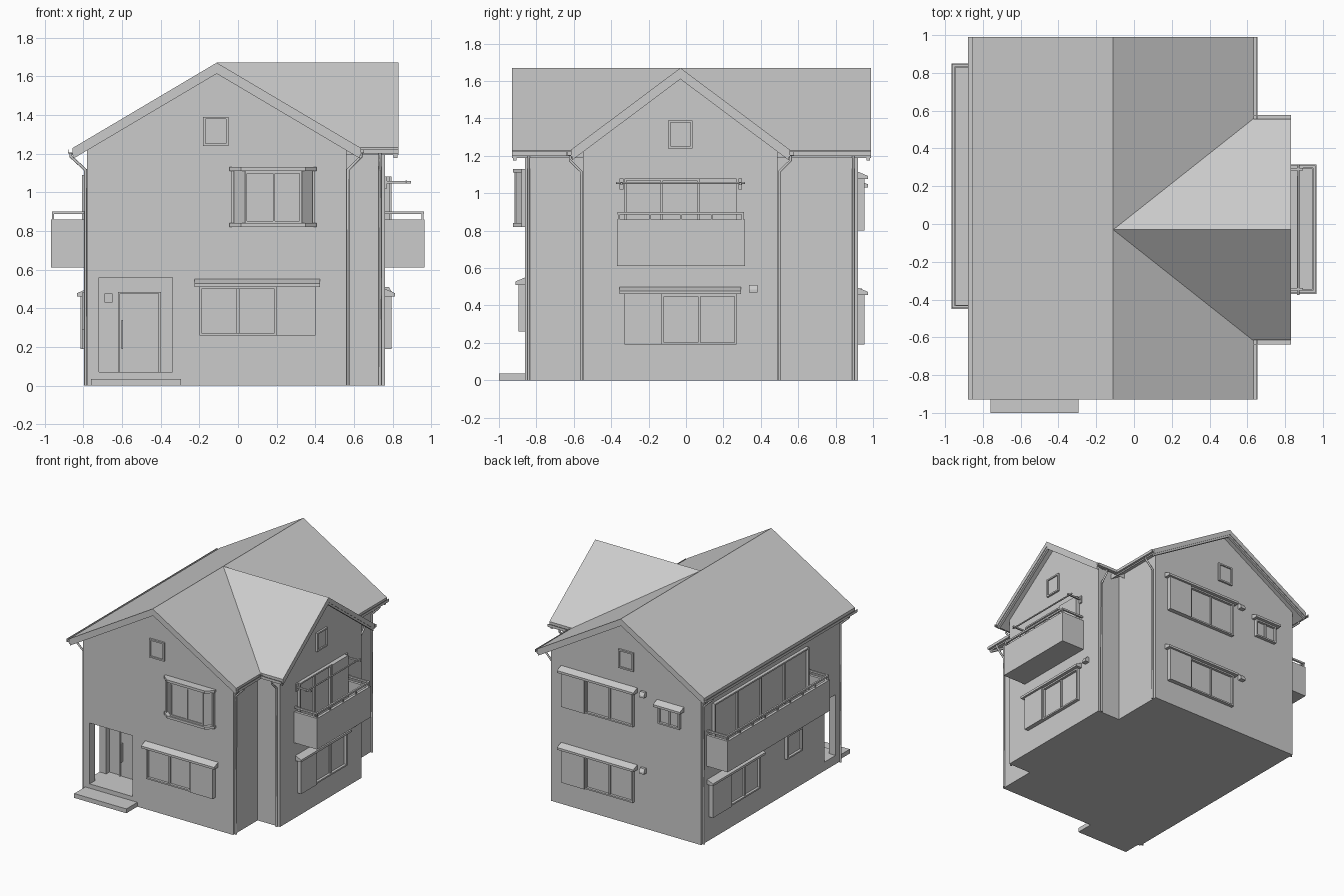
import bpy, bmesh

if "Cube" in bpy.data.objects:
    bpy.data.objects.remove(bpy.data.objects["Cube"])

X0, X1, XW = -0.78, 0.56, 0.76          # main body sides, wing gable
Y0, Y1 = -0.86, 0.92                    # front and back walls
XC, YC, RIDGE = -0.11, -0.03, 1.67      # roof ridge lines
SM, SW = 0.592, 0.748                   # main and wing roof slopes

# local wall coordinates: u along the wall, d outwards, z up
FACES = {
    "front": lambda u, d, z: (u, Y0 - d, z),
    "back": lambda u, d, z: (u, Y1 + d, z),
    "left": lambda u, d, z: (X0 - d, u, z),
    "right": lambda u, d, z: (XW + d, u, z),
    "world": lambda u, d, z: (u, d, z),
}


class Part:
    """Collects prisms and boxes in one mesh object."""
    def __init__(self, name, face="world"):
        self.name, self.f, self.bm = name, FACES[face], bmesh.new()

    def prism(self, a, b):
        va = [self.bm.verts.new(self.f(*p)) for p in a]
        vb = [self.bm.verts.new(self.f(*p)) for p in b]
        self.bm.faces.new(va)
        self.bm.faces.new(vb[::-1])
        n = len(a)
        for i in range(n):
            self.bm.faces.new((va[i], vb[i], vb[(i + 1) % n], va[(i + 1) % n]))
        return self

    def along_u(self, prof, u0, u1):     # profile in (d, z)
        return self.prism([(u0, d, z) for d, z in prof], [(u1, d, z) for d, z in prof])

    def along_d(self, prof, d0, d1):     # profile in (u, z)
        return self.prism([(u, d0, z) for u, z in prof], [(u, d1, z) for u, z in prof])

    def along_z(self, prof, z0, z1):     # profile in (u, d)
        return self.prism([(u, d, z0) for u, d in prof], [(u, d, z1) for u, d in prof])

    def box(self, u0, u1, d0, d1, z0, z1):
        return self.along_z([(u0, d0), (u1, d0), (u1, d1), (u0, d1)], z0, z1)

    def frame(self, u0, u1, z0, z1, d, w=0.012):
        for a, b in ((u0, u0 + w), (u1 - w, u1)):
            self.box(a, b, 0, d, z0, z1)
        for a, b in ((z0, z0 + w), (z1 - w, z1)):
            self.box(u0 + w, u1 - w, 0, d, a, b)
        return self

    def done(self):
        bmesh.ops.recalc_face_normals(self.bm, faces=self.bm.faces)
        me = bpy.data.meshes.new(self.name)
        self.bm.to_mesh(me)
        self.bm.free()
        ob = bpy.data.objects.new(self.name, me)
        bpy.context.collection.objects.link(ob)
        return ob


def gable(c, half_a, half_b, slope, top):
    return [(half_a, 0), (half_b, 0), (half_b, top - slope * (half_b - c)),
            (c, top), (half_a, top - slope * (c - half_a))]


def chevron(c, half, slope, top, t):
    e = top - slope * half
    return [(c - half, e), (c, top), (c + half, e),
            (c + half, e - t), (c, top - t), (c - half, e - t)]


# walls: main body joined with the wing, porch cut out
walls = Part("walls").along_d(gable(XC, X0, X1, SM, RIDGE - 0.03), Y0, Y1).done()
wing = Part("wing_cutter").along_u(gable(YC, -0.55, 0.49, SW, RIDGE - 0.035), 0.0, XW).done()
porch = Part("porch_cutter").box(-0.72, -0.34, Y0 - 0.1, -0.61, 0.07, 0.56).done()
side = Part("side_cutter").box(-0.9, -0.6, -0.79, -0.65, 0.07, 0.56).done()
for ob, op in ((wing, "UNION"), (porch, "DIFFERENCE"), (side, "DIFFERENCE")):
    m = walls.modifiers.new(op, "BOOLEAN")
    m.object, m.operation, m.solver = ob, op, "EXACT"
bpy.context.view_layer.update()
mesh = bpy.data.meshes.new_from_object(walls.evaluated_get(bpy.context.evaluated_depsgraph_get()))
walls.modifiers.clear()
walls.data = mesh
for ob in (wing, porch, side):
    bpy.data.objects.remove(ob)

# roofs with deeper boards along the gable edges
Part("main_roof").along_d(chevron(XC, 0.745, SM, RIDGE, 0.04), -0.93, 0.99).done()
Part("wing_roof").along_u(chevron(YC, 0.585, SW, RIDGE, 0.04), XC, 0.83).done()
boards = Part("gable_boards")
for y in (-0.925, 0.965):
    boards.along_d(chevron(XC, 0.74, SM, RIDGE - 0.01, 0.047), y, y + 0.02)
boards.along_u(chevron(YC, 0.58, SW, RIDGE - 0.01, 0.05), 0.805, 0.825)
boards.done()

# gutters: open channels under the eaves
def channel(c, z=1.2):
    return [(c - .015, z + .022), (c - .015, z), (c + .015, z), (c + .015, z + .022),
            (c + .011, z + .022), (c + .011, z + .005), (c - .011, z + .005), (c - .011, z + .022)]

gut = Part("gutters")
gut.along_d(channel(-0.865), -0.93, 0.99)
for a, b in ((-0.93, -0.615), (0.555, 0.99)):
    gut.along_d(channel(0.638), a, b)
for y in (-0.623, 0.563):
    gut.along_u(channel(y), 0.63, 0.83)
gut.done()

# downpipes
def pipe(name, pts, r=0.008):
    cu = bpy.data.curves.new(name, "CURVE")
    cu.dimensions, cu.bevel_depth, cu.bevel_resolution, cu.use_fill_caps = "3D", r, 1, True
    sp = cu.splines.new("POLY")
    sp.points.add(len(pts) - 1)
    for p, co in zip(sp.points, pts):
        p.co = (*co, 1)
    bpy.context.collection.objects.link(bpy.data.objects.new(name, cu))

for y in (-0.84, 0.895):
    for g, w in ((0.637, 0.569), (-0.865, -0.789)):
        pipe("main_downpipe", [(g, y, 1.205), (g, y, 1.185), (w, y, 1.115), (w, y, 0)])
for g, w in ((-0.62, -0.559), (0.56, 0.499)):
    pipe("wing_downpipe", [(0.735, g, 1.205), (0.735, g, 1.175), (0.735, w, 1.115), (0.735, w, 0)])


# windows: sliding sashes, optional shutter cabinet and sloped hood
def window(name, face, u0, u1, z0, z1, panes=2, shutter=None, hood=True):
    p = Part(name, face)
    p.box(u0, u1, 0, 0.006, z0, z1).frame(u0, u1, z0, z1, 0.026)
    for i in range(1, panes):
        u = u0 + (u1 - u0) * i / panes
        p.box(u - 0.007, u + 0.007, 0, 0.018, z0, z1)
    lo, hi = u0, u1
    if shutter:
        p.box(*shutter, 0, 0.035, z0, z1)
        lo, hi = min(u0, shutter[0]), max(u1, shutter[1])
    if hood:
        p.along_u([(0, z1), (0, z1 + .04), (.052, z1 + .018), (.052, z1)], lo - .025, hi + .025)
    p.done()

window("front_lower_window", "front", -0.20, 0.20, 0.26, 0.51, 2, (0.20, 0.40))
window("right_lower_window", "right", -0.13, 0.27, 0.19, 0.46, 2, (-0.33, -0.13))
window("right_balcony_window", "right", -0.33, 0.07, 0.64, 1.08, 2, (0.07, 0.27), False)
window("back_lower_window", "back", -0.185, 0.24, 0.19, 0.455, 2, (0.24, 0.445))
window("back_upper_window", "back", -0.185, 0.24, 0.80, 1.075, 2, (0.24, 0.445))
window("back_small_window", "back", -0.60, -0.41, 0.89, 1.03, 2)
window("left_lower_window", "left", 0.20, 0.58, 0.19, 0.46, 2, (0.58, 0.82))
window("left_small_window", "left", -0.34, -0.14, 0.29, 0.48, 1, None, False)
window("left_balcony_window", "left", -0.42, 0.78, 0.64, 1.09, 4, None, False)

# bay window on the upper front
bay = Part("bay_window", "front")
bay.along_z([(-.02, 0), (.035, .048), (.33, .048), (.385, 0)], 0.84, 1.12)
for z in (0.82, 1.11):
    bay.along_z([(-.045, 0), (-.045, .02), (.015, .066), (.35, .066), (.405, .02), (.405, 0)], z, z + 0.02)
for u in (0.035, 0.18, 0.318):
    bay.box(u, u + 0.012, 0.04, 0.056, 0.84, 1.11)
for u in (-0.035, 0.385):
    bay.box(u, u + 0.014, 0, 0.02, 0.84, 1.11)
for z in (0.84, 1.098):
    bay.box(0.035, 0.33, 0.04, 0.056, z, z + 0.012)
bay.done()

# attic vents and small wall vents
for face, c, z in (("front", -0.115, 1.24), ("back", -0.115, 1.24), ("right", -0.03, 1.24)):
    p = Part("attic_vent", face).frame(c - .066, c + .066, z, z + 0.15, 0.015)
    p.box(c - .06, c + .06, 0, 0.005, z + .005, z + .145).done()
for face, c, z in (("right", 0.36, 0.47), ("back", -0.27, 0.45), ("back", -0.27, 1.065)):
    Part("wall_vent", face).along_u([(0, z), (0, z + .04), (.02, z + .04), (.035, z + .015), (.035, z)],
                                    c - 0.022, c + 0.022).done()


# balconies: open trays with a handrail on posts
def balcony(name, face, u0, u1, depth, posts):
    t = 0.022
    p = Part(name, face).box(u0, u1, 0, depth, 0.61, 0.64)
    p.box(u0, u1, depth - t, depth, 0.64, 0.86)
    for u in (u0, u1 - t):
        p.box(u, u + t, 0, depth - t, 0.64, 0.86)
        p.box(u + 0.004, u + t - 0.004, 0, depth - 0.018, 0.886, 0.9)
    p.done()
    r = Part(name + "_rail", face).box(u0 + .004, u1 - .004, depth - .018, depth - .004, 0.886, 0.9)
    for i in range(posts):
        u = u0 + 0.012 + (u1 - u0 - 0.024) * i / (posts - 1)
        r.box(u - .005, u + .005, depth - .016, depth - .006, 0.86, 0.886)
    r.done()

balcony("right_balcony", "right", -0.37, 0.315, 0.205, 5)
balcony("left_balcony", "left", -0.45, 0.85, 0.187, 9)

# drying pole and its arms above the right balcony
for y in (-0.345, 0.29):
    Part("pole_arm", "right").box(y - .006, y + .006, 0, 0.135, 1.045, 1.057).box(
        y - .01, y + .01, 0, 0.012, 1.02, 1.08).done()
pipe("drying_pole", [(0.87, -0.375, 1.055), (0.87, 0.315, 1.055)], 0.006)

# entrance: step, door, handle and intercom at the back of the porch
Part("entrance_step").box(-0.76, -0.295, -1.0, -0.85, 0, 0.035).done()
door = Part("front_door").box(-0.61, -0.41, -0.618, -0.6, 0.07, 0.475)
for x in (-0.622, -0.41):
    door.box(x, x + 0.012, -0.628, -0.6, 0.07, 0.485)
door.box(-0.61, -0.41, -0.628, -0.6, 0.475, 0.485)
door.box(-0.602, -0.594, -0.64, -0.61, 0.19, 0.34).done()
Part("intercom").box(-0.69, -0.65, -0.622, -0.6, 0.43, 0.475).done()
